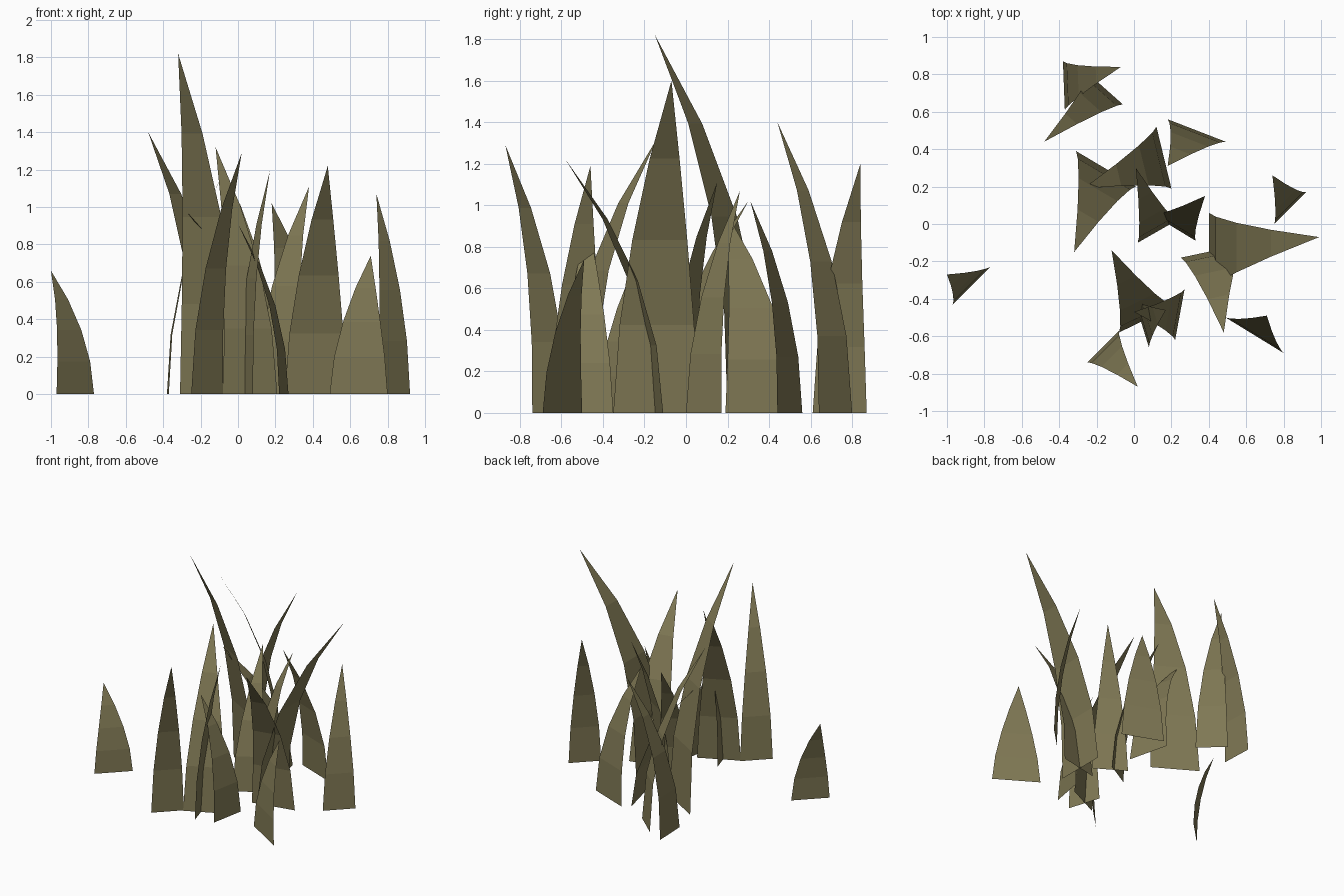
import bpy
import bmesh
from mathutils import Vector

SEGMENTS = 4

# Remove the default cube
default_cube = bpy.data.objects.get("Cube")
if default_cube:
    bpy.data.objects.remove(default_cube, do_unlink=True)

# One dry olive colour for every blade
olive = bpy.data.materials.new("dry_olive_grass")
olive.use_nodes = True
colour = (0.216, 0.19, 0.09, 1)
olive.diffuse_color = colour
olive.node_tree.nodes["Principled BSDF"].inputs["Base Color"].default_value = colour


def grass_blade(name, base_start, base_end, tip):
    """Flat tapering blade whose spine bends ever further towards the tip."""
    start, end = Vector((*base_start, 0)), Vector((*base_end, 0))
    tip = Vector(tip)
    root, half_width = (start + end) / 2, (end - start) / 2
    # Let every blade face the side it bends away from
    if (tip - root).xy.cross(half_width.xy) < 0:
        half_width = -half_width

    bm = bmesh.new()
    previous = None
    for step in range(SEGMENTS):
        t = step / SEGMENTS
        spine = root.lerp(tip, t ** 2)
        spine.z = tip.z * (1.08 * t - 0.08 * t ** 2)
        taper = half_width * (1 - t ** 1.5)
        row = [bm.verts.new(spine - taper), bm.verts.new(spine + taper)]
        if previous:
            bm.faces.new((previous[0], previous[1], row[1], row[0]))
        previous = row
    bm.faces.new((previous[0], previous[1], bm.verts.new(tip)))

    mesh = bpy.data.meshes.new(name)
    bm.to_mesh(mesh)
    bm.free()
    mesh.materials.append(olive)
    blade = bpy.data.objects.new(name, mesh)
    bpy.context.collection.objects.link(blade)
    return blade


# Back group
grass_blade("back_corner_blade", (-.38, .87), (-.37, .61), (-.07, .84, 1.2))
grass_blade("back_leaning_blade", (-.06, .64), (-.24, .8), (-.48, .44, 1.4))
grass_blade("back_left_blade", (.18, .56), (.49, .44), (.18, .31, 1.02))
grass_blade("back_middle_blade", (.12, .52), (.2, .19), (-.27, .19, .97))

# Middle group
grass_blade("tallest_blade", (-.31, .39), (.01, .2), (-.32, -.15, 1.82))
grass_blade("centre_blade", (.02, -.1), (.23, .02), (.01, .3, 1.02))
grass_blade("centre_left_blade", (.33, -.09), (.1, .05), (.38, .15, 1.11))
grass_blade("wide_arching_blade", (.4, -.35), (.4, .06), (.99, -.07, 1.6))
grass_blade("left_forward_blade", (.25, -.18), (.58, -.11), (.48, -.58, 1.22))

# Front group
grass_blade("front_tall_blade", (-.08, -.58), (.21, -.44), (-.12, -.14, 1.32))
grass_blade("front_upright_blade", (0, -.4), (.08, -.66), (.17, -.46, 1.19))
grass_blade("front_crossing_blade", (.22, -.62), (.27, -.35), (0, -.47, .91))
grass_blade("front_edge_blade", (-.25, -.74), (-.08, -.57), (.02, -.87, 1.29))

# Lone outer blades
grass_blade("outer_left_blade", (.75, 0), (.92, .17), (.74, .26, 1.07))
grass_blade("outer_front_left_blade", (.49, -.5), (.8, -.69), (.71, -.49, .74))
grass_blade("outer_right_blade", (-.97, -.43), (-.77, -.23), (-1, -.27, .66))
